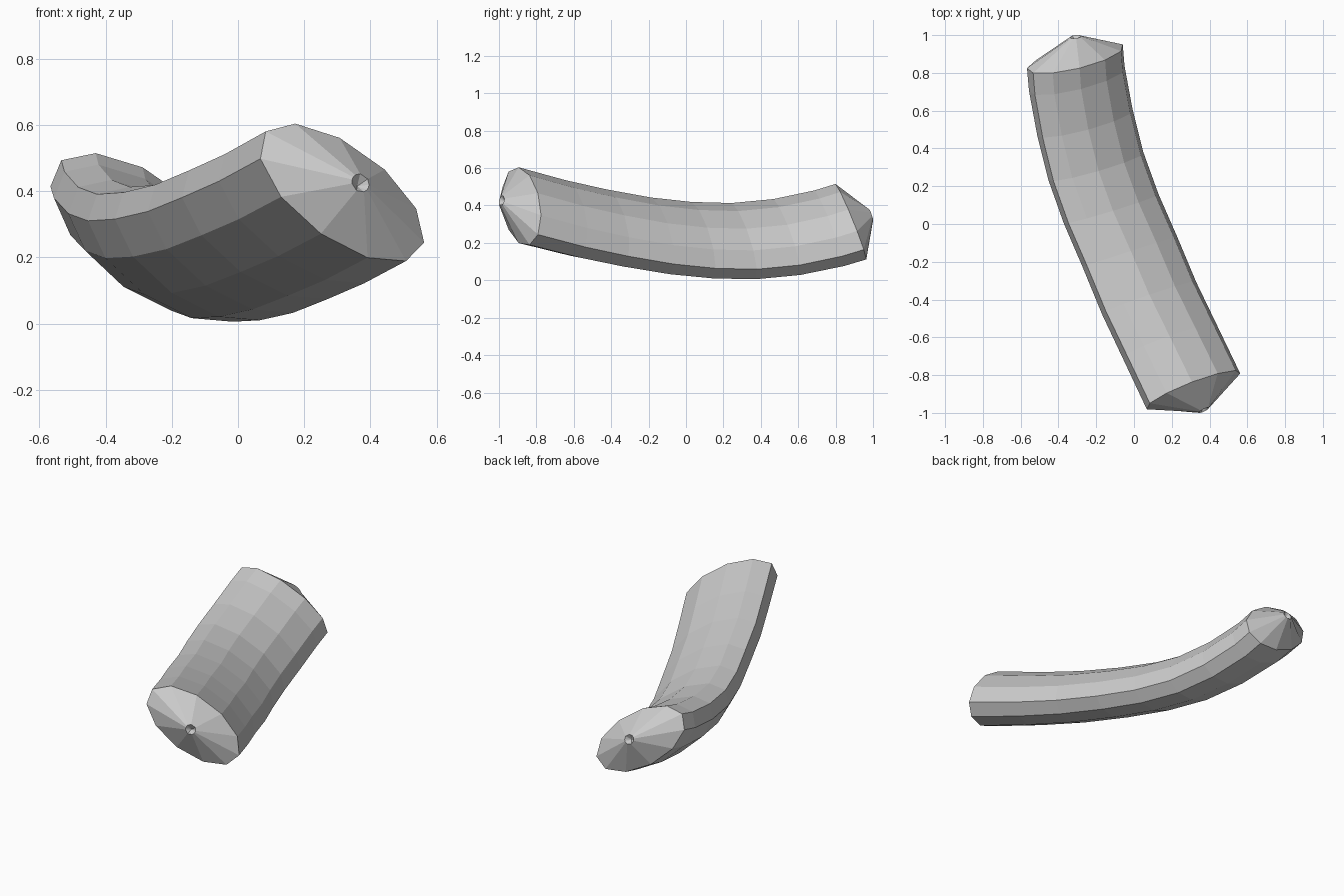
import bpy, bmesh
from math import cos, tau
from mathutils import Vector

if "Cube" in bpy.data.objects:
    bpy.data.objects.remove(bpy.data.objects["Cube"])

SIDES = 11
# centre line of the bent bar, front to back
PATH = [(0.314, -0.88, 0.395), (0.19, -0.62, 0.327), (0.08, -0.39, 0.278),
        (-0.022, -0.145, 0.236), (-0.12, 0.08, 0.213), (-0.20, 0.303, 0.208),
        (-0.258, 0.535, 0.23), (-0.30, 0.763, 0.277), (-0.31, 0.88, 0.312)]
# tilted oval section at each end: (amplitude, phase in sides) for x, y, z
FRONT = [(-0.25, 0.3), (0.105, 5.0), (0.21, 1.85)]
BACK = [(-0.257, 0.1), (-0.084, 1.5), (0.204, 1.83)]


def section(ends):
    return [Vector([a * cos((k - p) * tau / SIDES) for a, p in ends])
            for k in range(SIDES)]


front, back = section(FRONT), section(BACK)
bm = bmesh.new()


def ring(centre, offsets):
    return [bm.verts.new(Vector(centre) + o) for o in offsets]


def bridge(a, b):
    for i in range(SIDES):
        j = (i + 1) % SIDES
        bm.faces.new((a[i], a[j], b[j], b[i]))


# swept body
rings = []
for c in PATH:
    t = (c[1] + 0.88) / 1.76
    rings.append(ring(c, [f.lerp(b, t) for f, b in zip(front, back)]))
for a, b in zip(rings, rings[1:]):
    bridge(a, b)


# shallow conical end with a small round pit at its tip
def end_cap(rim, offsets, tip, inward):
    hole = ring(tip, [o.normalized() * 0.029 for o in offsets])
    bridge(rim, hole)
    pit = bm.verts.new(Vector(tip) + Vector(inward))
    for i in range(SIDES):
        bm.faces.new((hole[i], hole[(i + 1) % SIDES], pit))


end_cap(rings[0], front, (0.37, -0.986, 0.425), (-0.01, 0.025, -0.01))
end_cap(rings[-1], back, (-0.31, 0.991, 0.35), (0.0, -0.025, -0.01))

bmesh.ops.recalc_face_normals(bm, faces=bm.faces)
mesh = bpy.data.meshes.new("curved_bar")
bm.to_mesh(mesh)
bm.free()
bpy.context.collection.objects.link(bpy.data.objects.new("curved_bar", mesh))
